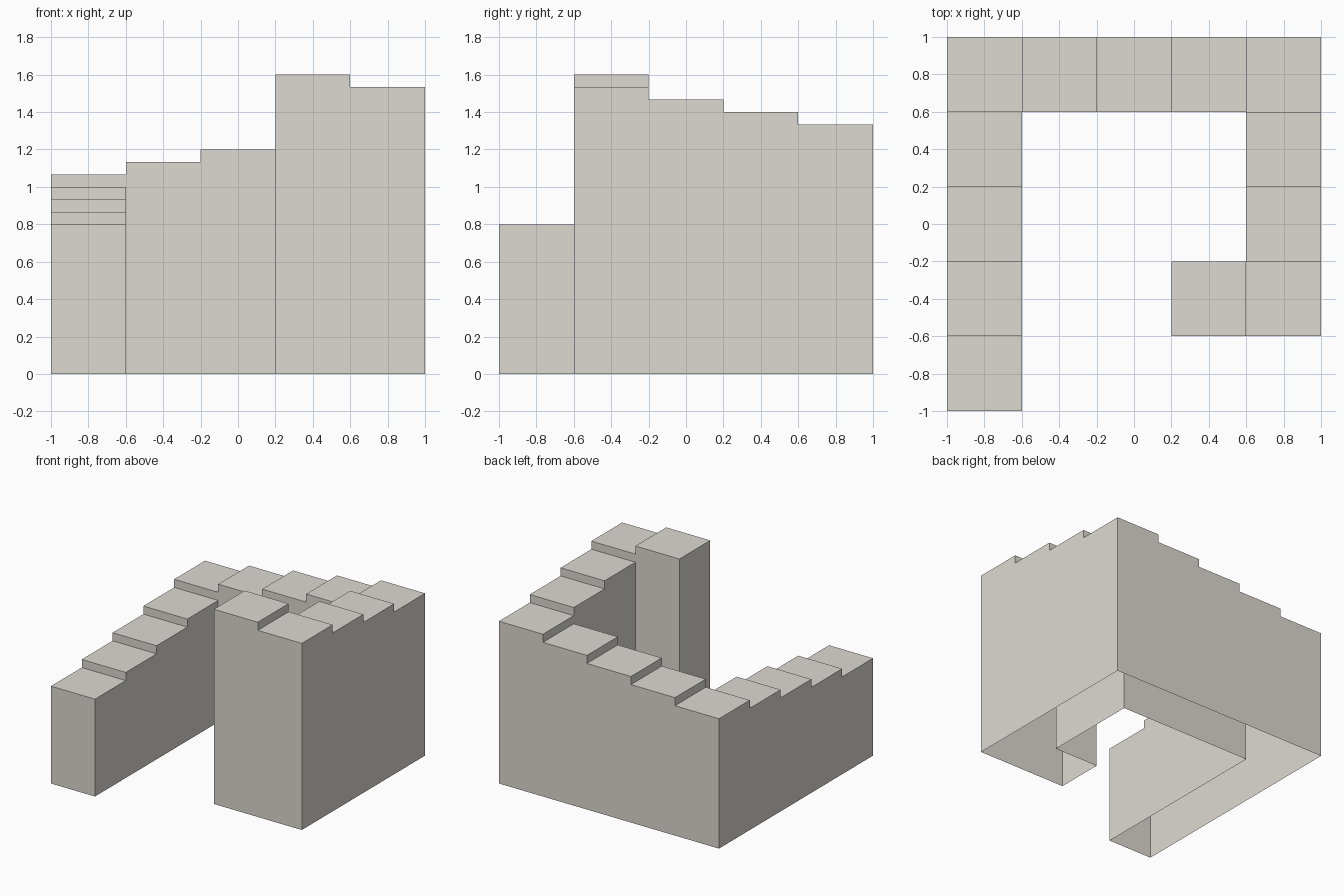
import bpy, bmesh

if "Cube" in bpy.data.objects:
    bpy.data.objects.remove(bpy.data.objects["Cube"])

STEP = 0.4          # plan size of one tread
BASE = 0.8          # height of the lowest tread
RISE = 0.8 / 12     # height gained per tread

# Path of the stair on a 5 x 5 grid: up the left side, along the back,
# forward on the right side, then one tread inward
path = [(0, j) for j in range(5)]
path += [(i, 4) for i in range(1, 5)]
path += [(4, j) for j in (3, 2, 1)]
path += [(3, 1)]
height = {cell: BASE + RISE * n for n, cell in enumerate(path)}

bm = bmesh.new()


def face(*points):
    bm.faces.new([bm.verts.new(p) for p in points])


for (i, j), h in height.items():
    x0, y0 = -1 + STEP * i, -1 + STEP * j
    corners = [(x0, y0), (x0 + STEP, y0), (x0 + STEP, y0 + STEP), (x0, y0 + STEP)]

    # Tread
    face(*[(x, y, h) for x, y in corners])

    # Risers down to a lower neighbour, outer walls down to the ground;
    # the shell is hollow and open underneath
    for k, (di, dj) in enumerate([(0, -1), (1, 0), (0, 1), (-1, 0)]):
        low = height.get((i + di, j + dj), 0.0)
        if low < h:
            a, b = corners[k], corners[(k + 1) % 4]
            face((*a, low), (*b, low), (*b, h), (*a, h))

bmesh.ops.remove_doubles(bm, verts=bm.verts, dist=1e-4)
mesh = bpy.data.meshes.new("spiral_staircase")
bm.to_mesh(mesh)
bm.free()
stairs = bpy.data.objects.new("spiral_staircase", mesh)
bpy.context.collection.objects.link(stairs)

# Pale warm stone
stone = bpy.data.materials.new("pale_stone")
stone.diffuse_color = (0.73, 0.70, 0.65, 1.0)
stone.use_nodes = True
stone.node_tree.nodes["Principled BSDF"].inputs["Base Color"].default_value = stone.diffuse_color
mesh.materials.append(stone)
